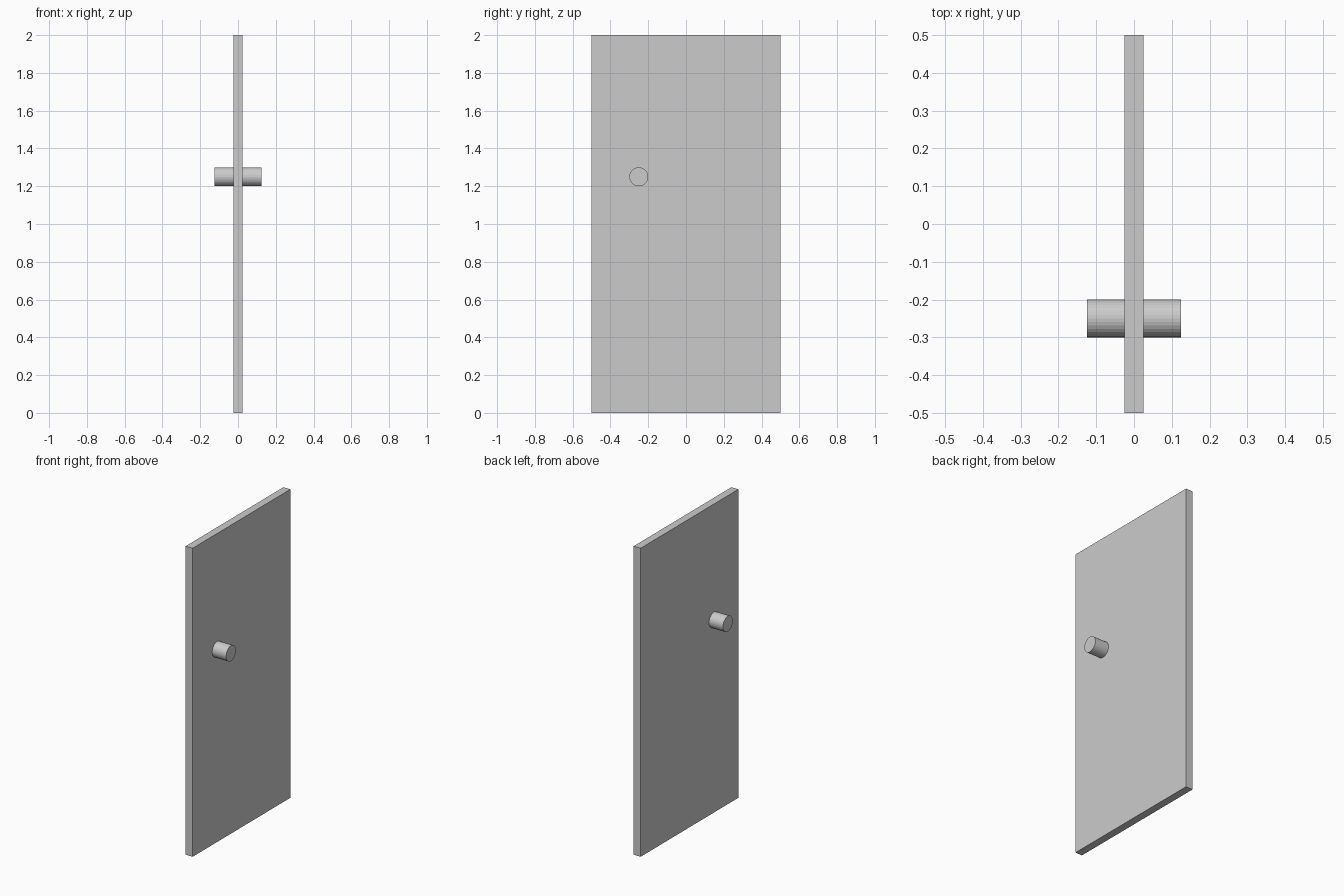
import bpy
import math

if "Cube" in bpy.data.objects:
    bpy.data.objects.remove(bpy.data.objects["Cube"])

# Door panel
bpy.ops.mesh.primitive_cube_add(size=1, location=(0, 0, 1))
panel = bpy.context.object
panel.name = "door_panel"
panel.scale = (0.05, 1.0, 2.0)
bpy.ops.object.transform_apply(location=False, rotation=False, scale=True)

# Round knob running through the panel, sticking out on both sides
bpy.ops.mesh.primitive_cylinder_add(vertices=32, radius=0.05, depth=0.25,
                                    location=(0, -0.25, 1.25),
                                    rotation=(0, math.pi / 2, 0))
knob = bpy.context.object
knob.name = "door_knob"
bpy.ops.object.transform_apply(location=False, rotation=True, scale=False)
